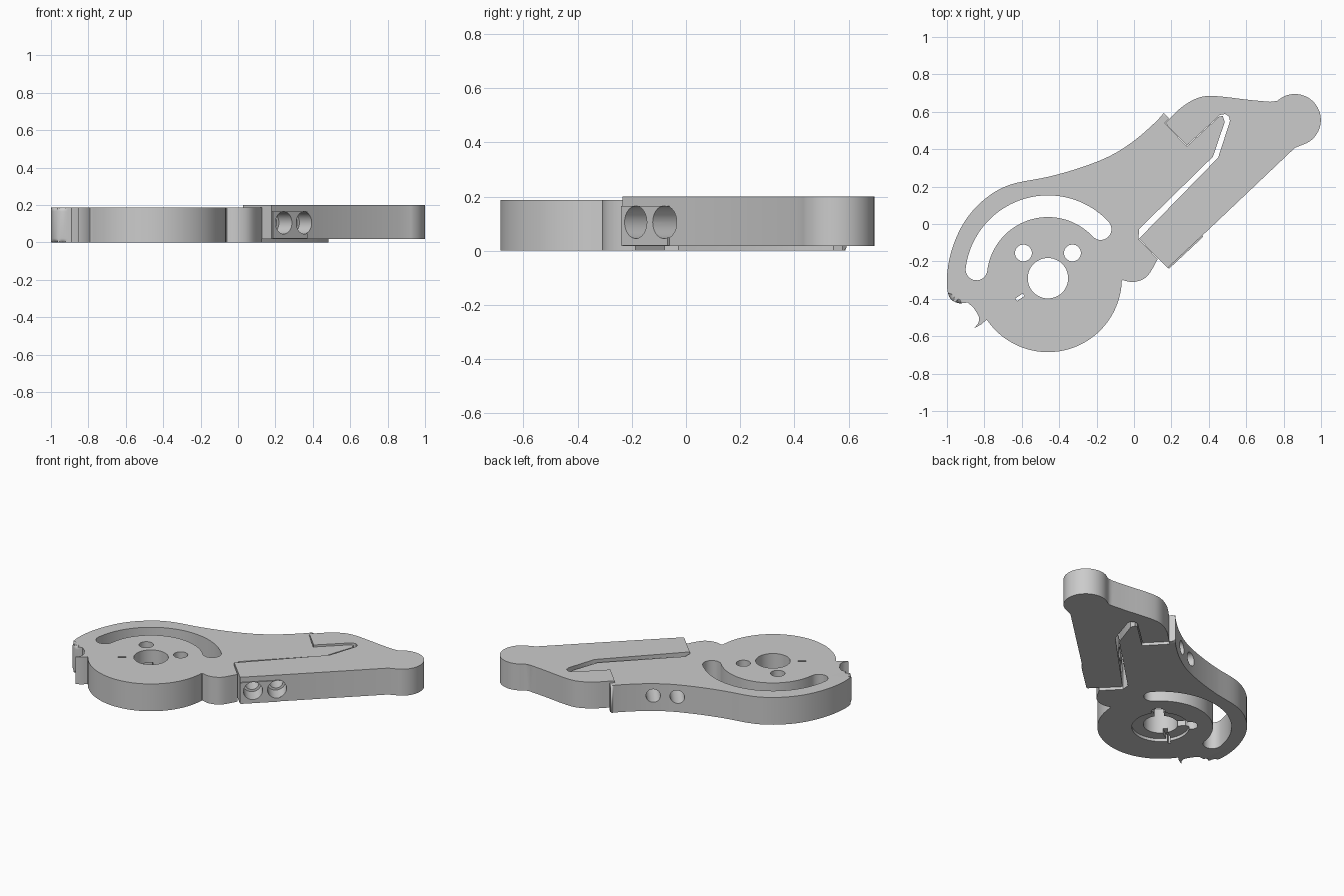
import bpy, bmesh, math
from mathutils import Vector

cube = bpy.data.objects.get("Cube")
if cube:
    bpy.data.objects.remove(cube, do_unlink=True)

grey = bpy.data.materials.new("plain_grey")
grey.use_nodes = True
grey.diffuse_color = (0.6, 0.6, 0.6, 1)
grey.node_tree.nodes["Principled BSDF"].inputs["Base Color"].default_value = (0.6, 0.6, 0.6, 1)

HUB = Vector((-0.46, -0.29))
BASE_TOP, TIP_LOW, TIP_TOP = 0.188, 0.018, 0.2


def arc(c, r, a0, a1, n):
    """Points along a circular arc, angles in degrees."""
    angles = [math.radians(a0 + (a1 - a0) * i / n) for i in range(n + 1)]
    return [(c[0] + r * math.cos(a), c[1] + r * math.sin(a)) for a in angles]


def spline(pts, n=5):
    """Smooth curve through the points."""
    p = [Vector(q) for q in [pts[0]] + pts + [pts[-1]]]
    out = []
    for a, b, c, d in zip(p, p[1:], p[2:], p[3:]):
        for i in range(n):
            t = i / n
            out.append(tuple(b + (c - a) * t / 2 + (2 * a - 5 * b + 4 * c - d) * t * t / 2
                             + (3 * b - a - 3 * c + d) * t ** 3 / 2))
    return out + [pts[-1]]


def add(name, bm):
    bmesh.ops.recalc_face_normals(bm, faces=bm.faces)
    mesh = bpy.data.meshes.new(name)
    bm.to_mesh(mesh)
    bm.free()
    mesh.materials.append(grey)
    ob = bpy.data.objects.new(name, mesh)
    bpy.context.collection.objects.link(ob)
    return ob


def slab(name, outline, z0, z1, soft=(), levels=()):
    """Extrude an outline; round its rims along the soft points at the given levels."""
    bm = bmesh.new()
    low = [bm.verts.new((x, y, z0)) for x, y in outline]
    high = [bm.verts.new((x, y, z1)) for x, y in outline]
    bm.faces.new(low)
    bm.faces.new(high)
    n = len(outline)
    for i in range(n):
        j = (i + 1) % n
        bm.faces.new((low[i], low[j], high[j], high[i]))
    rims = {"low": low, "high": high}
    edges = [bm.edges.get((rims[k][i], rims[k][i + 1])) for k in levels for i in soft]
    if edges:
        bmesh.ops.bevel(bm, geom=edges, offset=0.022, segments=4, profile=0.5,
                        affect='EDGES', clamp_overlap=False)
    return add(name, bm)


def rod(name, a, b, r, n=32):
    a, b = Vector(a), Vector(b)
    bm = bmesh.new()
    bmesh.ops.create_cone(bm, cap_ends=True, segments=n, radius1=r, radius2=r, depth=(b - a).length)
    ob = add(name, bm)
    ob.rotation_mode = 'QUATERNION'
    ob.rotation_quaternion = (b - a).to_track_quat('Z', 'Y')
    ob.location = (a + b) / 2
    ob.hide_render = True
    return ob


def bar(name, a, b, w, z0, z1):
    """Straight slot shape between two plan points."""
    a, b = Vector(a), Vector(b)
    s = (b - a).orthogonal().normalized() * w / 2
    return slab(name, [tuple(a + s), tuple(a - s), tuple(b - s), tuple(b + s)], z0, z1)


def carve(ob, cutters):
    for c in cutters:
        m = ob.modifiers.new("cut", 'BOOLEAN')
        m.operation, m.solver, m.object = 'DIFFERENCE', 'EXACT', c
    bpy.context.view_layer.update()
    done = ob.evaluated_get(bpy.context.evaluated_depsgraph_get())
    mesh = bpy.data.meshes.new_from_object(done)
    ob.modifiers.clear()
    ob.data = mesh


# base: round hub, bump, joint edge and curved arm
disc = arc(HUB, 0.395, 215, 358, 56)
bump = spline([(-0.06, -0.3), (0, -0.31), (0.07, -0.28), (0.127, -0.187)])
joint = [(0.024, -0.08), (0.027, -0.027), (0.422, 0.36), (0.485, 0.545), (0.475, 0.577),
         (0.455, 0.575), (0.283, 0.415), (0.164, 0.54), (0.187, 0.564)]
arm = spline([(0.16, 0.594), (0.11, 0.54), (0, 0.445), (-0.13, 0.363), (-0.29, 0.3),
              (-0.46, 0.252), (-0.663, 0.21), (-0.797, 0.134), (-0.904, 0.016),
              (-0.973, -0.134), (-1, -0.28), (-0.99, -0.385), (-0.945, -0.422), (-0.89, -0.42)])
hook = spline([(-0.86, -0.445), (-0.83, -0.495), (-0.833, -0.53), (-0.852, -0.555),
               (-0.815, -0.535), (-0.79, -0.512)], 3)
start = len(disc) + len(bump) + len(joint)
base = slab("base_arm", disc + bump + joint + arm + hook, 0, BASE_TOP,
            range(start, start + len(arm) - 2), ("low", "high"))

# tip: rounded nose with a soft back edge
back = spline([(0.743, 0.652), (0.62, 0.663), (0.433, 0.684), (0.342, 0.674),
               (0.257, 0.626), (0.187, 0.56)])
nose = arc((0.86, 0.556), 0.139, -62, 120, 30)
front = [(0.18, -0.235), (0.42, -0.01), (0.86, 0.407)]
neck = [(0.765, 0.658)]
seat = [(0.166, 0.54), (0.283, 0.42), (0.46, 0.583), (0.487, 0.588), (0.508, 0.575),
        (0.513, 0.55), (0.45, 0.355), (0.045, -0.06), (0.027, -0.08)]
start = len(front + nose + neck)
tip = slab("tip_arm", front + nose + neck + back + seat, TIP_LOW, TIP_TOP,
           range(start, start + len(back) - 1), ("high",))
pad = bar("screw_pad", (0.178, -0.23), (0.362, -0.058), 0.026, 0.02, 0.165)

# hub holes, curved slot and underside grooves
cutters = [rod("hub_bore", (*HUB, -1), (*HUB, 1), 0.108, 48),
           rod("hub_recess", (*HUB, -1), (*HUB, 0.02), 0.18, 48)]
for side in (-1, 1):
    x, y = HUB.x + side * 0.131, HUB.y + 0.135
    cutters.append(rod("pin_hole", (x, y, -1), (x, y, 1), 0.045))
    cutters.append(bar("pin_groove", HUB, (x, y), 0.06, -0.5, 0.1))
ends = [HUB + Vector((math.cos(a), math.sin(a))) * 0.385 for a in map(math.radians, (43, 173))]
track = (arc(HUB, 0.443, 43, 173, 48) + arc(ends[1], 0.058, 173, 353, 14)[1:]
         + arc(HUB, 0.327, 173, 43, 48)[1:] + arc(ends[0], 0.058, 223, 403, 14)[1:-1])
cutters.append(slab("track_slot", track, -0.5, 0.5))
cutters.append(bar("slit", (-0.63, -0.405), (-0.59, -0.378), 0.016, -0.5, 0.5))
cutters.append(bar("slit_groove", HUB, (-0.61, -0.392), 0.03, -0.5, 0.05))

# clamping screw bores, wider at the front
bores = []
for a, b in (((0.24, -0.18), (-0.175, 0.345)), ((0.35, -0.075), (-0.04, 0.415))):
    a, b = Vector((*a, 0.105)), Vector((*b, 0.105))
    d = (b - a).normalized()
    bores.append(rod("screw_bore", a - d * 0.2, b + d * 0.2, 0.045))
    bores.append(rod("screw_head_bore", a - d * 0.2, a + d * 0.11, 0.06))

carve(base, cutters + bores)
carve(tip, bores)
carve(pad, bores)
for c in cutters + bores:
    bpy.data.objects.remove(c, do_unlink=True)

# smooth the rounded walls and keep hard edges
for ob in (base, tip, pad):
    bpy.ops.object.select_all(action='DESELECT')
    ob.select_set(True)
    bpy.context.view_layer.objects.active = ob
    bpy.ops.object.shade_smooth_by_angle(angle=math.radians(30))
